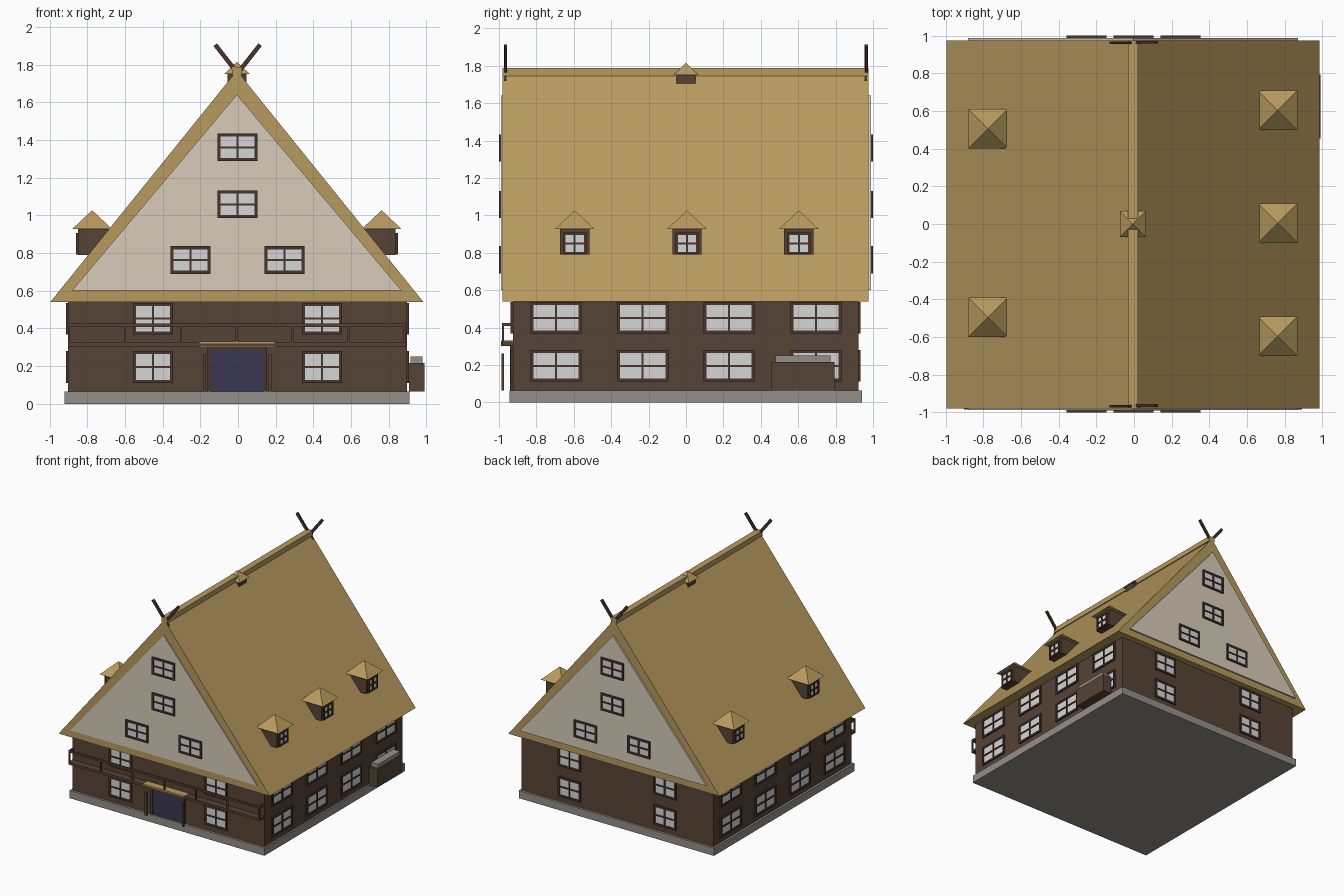
import bpy, bmesh, math
from mathutils import Vector, Matrix

if "Cube" in bpy.data.objects:
    bpy.data.objects.remove(bpy.data.objects["Cube"])

CX = -0.006  # ridge line x


def material(name, rgb):
    lin = [((c / 255 + 0.055) / 1.055) ** 2.4 for c in rgb]
    m = bpy.data.materials.new(name)
    m.diffuse_color = (*lin, 1)
    m.use_nodes = True
    m.node_tree.nodes["Principled BSDF"].inputs["Base Color"].default_value = m.diffuse_color
    return m


THATCH = material("thatch", (184, 154, 94))
TIMBER = material("brown timber", (86, 67, 54))
DARK = material("dark timber", (72, 53, 43))
PLASTER = material("cream plaster", (215, 204, 186))
GLASS = material("pale glass", (213, 214, 214))
STONE = material("grey stone", (148, 143, 136))
NAVY = material("navy door", (56, 55, 80))


def finish(name, bm, mat):
    bmesh.ops.recalc_face_normals(bm, faces=bm.faces)
    me = bpy.data.meshes.new(name)
    bm.to_mesh(me)
    bm.free()
    me.materials.append(mat)
    ob = bpy.data.objects.new(name, me)
    bpy.context.collection.objects.link(ob)
    return ob


def add_box(bm, lo, hi):
    lo, hi = Vector(lo), Vector(hi)
    size = hi - lo
    size = [abs(s) for s in size]
    bmesh.ops.create_cube(bm, size=1, matrix=Matrix.Translation((lo + hi) / 2) @ Matrix.Diagonal((*size, 1)))


def boxes(name, mat, items):
    bm = bmesh.new()
    for lo, hi in items:
        add_box(bm, lo, hi)
    return finish(name, bm, mat)


def prism(name, mat, profile, y0, y1):
    """Extrude an xz profile along y."""
    bm = bmesh.new()
    face = bm.faces.new([bm.verts.new((x, y0, z)) for x, z in profile])
    ext = bmesh.ops.extrude_face_region(bm, geom=[face])
    verts = [v for v in ext["geom"] if isinstance(v, bmesh.types.BMVert)]
    bmesh.ops.translate(bm, verts=verts, vec=(0, y1 - y0, 0))
    return finish(name, bm, mat)


def pyramid(name, mat, x, y, z0, z1, half):
    bm = bmesh.new()
    bmesh.ops.create_cone(bm, cap_ends=True, segments=4, radius1=half * math.sqrt(2), radius2=0,
                          depth=z1 - z0, matrix=Matrix.Translation((x, y, (z0 + z1) / 2)) @ Matrix.Rotation(math.pi / 4, 4, 'Z'))
    bmesh.ops.remove_doubles(bm, verts=bm.verts, dist=1e-5)
    return finish(name, bm, mat)


def window(name, axis, side, wall, u, z, w, h, depth=0.012, bar=0.016, muntin=0.011):
    """Framed four-pane window on a wall plane facing side * axis."""
    def pt(a, b, c):
        out = wall + side * c
        return (u + a, out, z + b) if axis == 'y' else (out, u + a, z + b)
    w2, h2, m = w / 2, h / 2, muntin / 2
    bars = [(-w2, -h2, -w2 + bar, h2), (w2 - bar, -h2, w2, h2),
            (-w2 + bar, -h2, w2 - bar, -h2 + bar), (-w2 + bar, h2 - bar, w2 - bar, h2),
            (-m, -h2 + bar, m, h2 - bar), (-w2 + bar, -m, w2 - bar, m)]
    boxes(name + "_frame", DARK, [(pt(a, b, -0.006), pt(c, d, depth)) for a, b, c, d in bars])
    boxes(name + "_glass", GLASS, [(pt(-w2 + 0.004, -h2 + 0.004, -0.004), pt(w2 - 0.004, h2 - 0.004, depth * 0.4))])


# Plinth and timber walls
WX0, WX1, WY0, WY1 = -0.902, 0.896, -0.926, 0.921
boxes("plinth", STONE, [((-0.92, -0.945, 0), (0.91, 0.94, 0.065))])
boxes("walls", TIMBER, [((WX0, WY0, 0.065), (WX1, WY1, 0.56))])

# Steep thatched roof with ridge cap
prism("roof", THATCH, [(CX - 0.99, 0.54), (CX + 0.99, 0.54), (CX, 1.768)], -0.98, 0.975)
boxes("ridge_cap", THATCH, [((CX - 0.027, -0.98, 1.745), (CX + 0.027, 0.975, 1.787))])

# Plastered gables and their windows
for label, side, inner in (("front", -1, -0.97), ("back", 1, 0.965)):
    prism(label + "_gable", PLASTER, [(CX - 0.875, 0.6), (CX + 0.875, 0.6), (CX, 1.64)], inner, side * 0.988)
    for i, (x, z) in enumerate([(0, 1.36), (0, 1.058), (-0.25, 0.763), (0.25, 0.763)]):
        window(f"{label}_gable_window_{i}", 'y', side, side * 0.988, x - 0.003, z, 0.212, 0.146)

# Wall windows in two storeys on all sides
for row, z in enumerate((0.195, 0.452)):
    for label, side, wall in (("front", -1, WY0), ("back", 1, WY1)):
        for i, x in enumerate((-0.45, 0.445)):
            window(f"{label}_window_{row}_{i}", 'y', side, wall, x, z, 0.212, 0.168)
    for label, side, wall in (("left", -1, WX0), ("right", 1, WX1)):
        for i, y in enumerate((-0.695, -0.232, 0.23, 0.695)):
            window(f"{label}_window_{row}_{i}", 'x', side, wall, y, z, 0.275, 0.168)

# Dormers: three on the right slope, two on the left
for side, ys in ((1, (-0.595, 0.005, 0.603)), (-1, (-0.495, 0.505))):
    for i, y in enumerate(ys):
        n = f"{'right' if side > 0 else 'left'}_dormer_{i}"
        face = CX + side * 0.842
        boxes(n + "_body", TIMBER, [((CX + side * 0.66, y - 0.078, 0.79), (face, y + 0.078, 0.93))])
        pyramid(n + "_roof", THATCH, CX + side * 0.768, y, 0.928, 1.027, 0.105)
        window(n + "_window", 'x', side, face, y, 0.85, 0.124, 0.115, bar=0.013)

# Ridge cupola
boxes("cupola_body", TIMBER, [((CX - 0.05, -0.05, 1.70), (CX + 0.05, 0.05, 1.755))])
pyramid("cupola_roof", THATCH, CX, 0.0, 1.75, 1.815, 0.068)

# Crossed gable boards at each end of the ridge
for label, y in (("front", -0.965), ("back", 0.963)):
    for s in (-1, 1):
        bm = bmesh.new()
        add_box(bm, (-0.0115, -0.007, -0.12), (0.0115, 0.007, 0.12))
        tilt = math.atan2(0.116, 0.148)
        bm.transform(Matrix.Translation((CX + 0.004 + s * 0.045, y + s * 0.002, 1.811)) @ Matrix.Rotation(s * tilt, 4, 'Y'))
        finish(f"{label}_crossed_board_{'left' if s < 0 else 'right'}", bm, DARK)

# Balcony across the front
boxes("balcony_floor", TIMBER, [((-0.902, -0.985, 0.305), (0.892, WY0, 0.325))])
boxes("balcony_rail", TIMBER, [((-0.902, -0.985, 0.408), (0.892, -0.973, 0.425)),
                               ((-0.902, -0.973, 0.408), (-0.89, WY0, 0.425)),
                               ((0.88, -0.973, 0.408), (0.892, WY0, 0.425))])
boxes("balcony_posts", TIMBER, [((x - 0.006, -0.984, 0.325), (x + 0.006, -0.974, 0.408))
                                for x in [CX + 0.297 * k for k in range(-3, 4)]])

# Entrance: door, jambs, porch posts and canopy
boxes("door", NAVY, [((-0.145, WY0 - 0.008, 0.065), (0.138, WY0 + 0.01, 0.285))])
boxes("door_frame", DARK, [((-0.162, WY0 - 0.014, 0.065), (-0.145, WY0, 0.302)),
                           ((0.138, WY0 - 0.014, 0.065), (0.155, WY0, 0.302)),
                           ((-0.145, WY0 - 0.014, 0.285), (0.138, WY0, 0.302))])
boxes("porch_posts", TIMBER, [((x - 0.009, -0.986, 0.065), (x + 0.009, -0.972, 0.262)) for x in (-0.178, 0.172)])
boxes("canopy_beam", TIMBER, [((-0.19, -0.988, 0.307), (0.182, WY0, 0.32))])
boxes("canopy_roof", THATCH, [((-0.203, -0.99, 0.32), (0.193, WY0, 0.33)),
                              ((-0.203, -0.989, 0.302), (0.193, WY0, 0.307))])

# Trough against the right wall
boxes("trough", TIMBER, [((0.908, 0.455, 0.065), (0.99, 0.793, 0.217))])
boxes("trough_lid", STONE, [((0.915, 0.478, 0.217), (0.98, 0.773, 0.25))])
